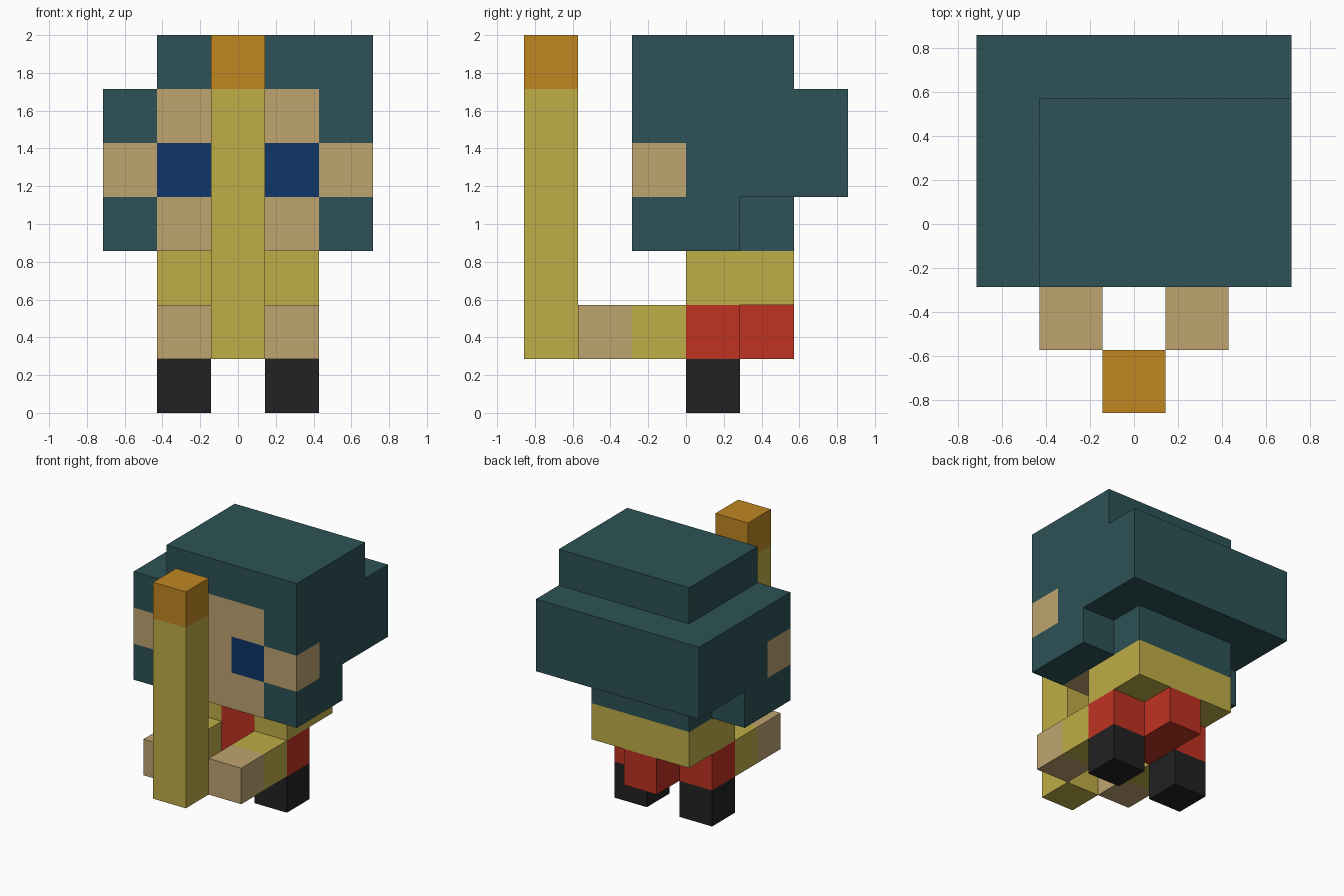
import bpy
import bmesh
from itertools import product
from mathutils import Vector

U = 2 / 7  # edge of one building block

cube = bpy.data.objects.get("Cube")
if cube:
    bpy.data.objects.remove(cube, do_unlink=True)


def material(name, srgb):
    """Flat material from an sRGB hex colour."""
    rgb = [((srgb >> s) & 255) / 255 for s in (16, 8, 0)]
    colour = [c / 12.92 if c <= 0.04045 else ((c + 0.055) / 1.055) ** 2.4 for c in rgb] + [1]
    mat = bpy.data.materials.new(name)
    mat.use_nodes = True
    mat.diffuse_color = colour
    bsdf = mat.node_tree.nodes["Principled BSDF"]
    bsdf.inputs["Base Color"].default_value = colour
    bsdf.inputs["Roughness"].default_value = 0.9
    return mat


TEAL = material("dark teal", 0x2D5256)
SKIN = material("tan skin", 0xBFA46F)
YELLOW = material("mustard yellow", 0xBFAD47)
ORANGE = material("amber orange", 0xC08722)
BLUE = material("navy blue", 0x0E3568)
RED = material("brick red", 0xBF3222)
BLACK = material("soft black", 0x222222)


def block(x, y, z):
    """Set of unit cells from inclusive index ranges."""
    return set(product(*(range(a, b + 1) for a, b in (x, y, z))))


def part(name, cells, mat):
    """Closed mesh around the outside of a set of cells."""
    bm = bmesh.new()
    for cell in cells:
        centre = Vector(cell) + Vector((0, 0.5, 0.5))
        for axis, sign in product(range(3), (-1, 1)):
            step = [0, 0, 0]
            step[axis] = sign
            if tuple(a + b for a, b in zip(cell, step)) in cells:
                continue
            n = Vector(step)
            a = Vector([float(i == (axis + 1) % 3) for i in range(3)])
            b = n.cross(a)
            corners = ((-1, -1), (1, -1), (1, 1), (-1, 1))
            bm.faces.new([bm.verts.new((centre + (n + a * p + b * q) / 2) * U)
                          for p, q in corners])
    bmesh.ops.remove_doubles(bm, verts=bm.verts, dist=0.001)
    bmesh.ops.dissolve_limit(bm, angle_limit=0.01, verts=bm.verts, edges=bm.edges)
    mesh = bpy.data.meshes.new(name)
    bm.to_mesh(mesh)
    bm.free()
    mesh.materials.append(mat)
    obj = bpy.data.objects.new(name, mesh)
    bpy.context.collection.objects.link(obj)


# Paired parts, mirrored left and right
cheeks = set()
side_locks = set()
for side, x in (("left", (1, 1)), ("right", (-1, -1))):
    part(side + "_boot", block(x, (0, 0), (0, 0)), BLACK)
    part(side + "_leg", block(x, (0, 0), (1, 1)), RED)
    part(side + "_sleeve", block(x, (-1, -1), (1, 1)), YELLOW)
    part(side + "_hand", block(x, (-2, -2), (1, 1)), SKIN)
    part(side + "_eye", block(x, (-1, -1), (4, 4)), BLUE)
    outer = (x[0] * 2, x[0] * 2)
    part(side + "_ear", block(outer, (-1, -1), (4, 4)), SKIN)
    side_locks |= block(outer, (-1, -1), (3, 3)) | block(outer, (-1, -1), (5, 5))

# Body: red shirt front and seat inside a yellow coat
shirt = block((0, 0), (0, 0), (1, 2)) | block((0, 0), (1, 1), (1, 1))
part("shirt", shirt, RED)
part("coat", block((-1, 1), (0, 1), (2, 2)) - shirt, YELLOW)

# Face plate around the eyes
eyes = block((-1, -1), (-1, -1), (4, 4)) | block((1, 1), (-1, -1), (4, 4))
part("face", block((-1, 1), (-1, -1), (3, 5)) - eyes, SKIN)

# Hair: crown offset to one side, wide back, tapered nape
hair = (side_locks
        | block((-1, 2), (-1, 1), (6, 6))
        | block((-2, 2), (0, 2), (4, 5))
        | block((-2, 2), (0, 0), (3, 3))
        | block((-1, 1), (1, 1), (3, 3)))
part("hair", hair, TEAL)

# Staff held in front
part("staff", block((0, 0), (-3, -3), (1, 5)), YELLOW)
part("staff_tip", block((0, 0), (-3, -3), (6, 6)), ORANGE)
